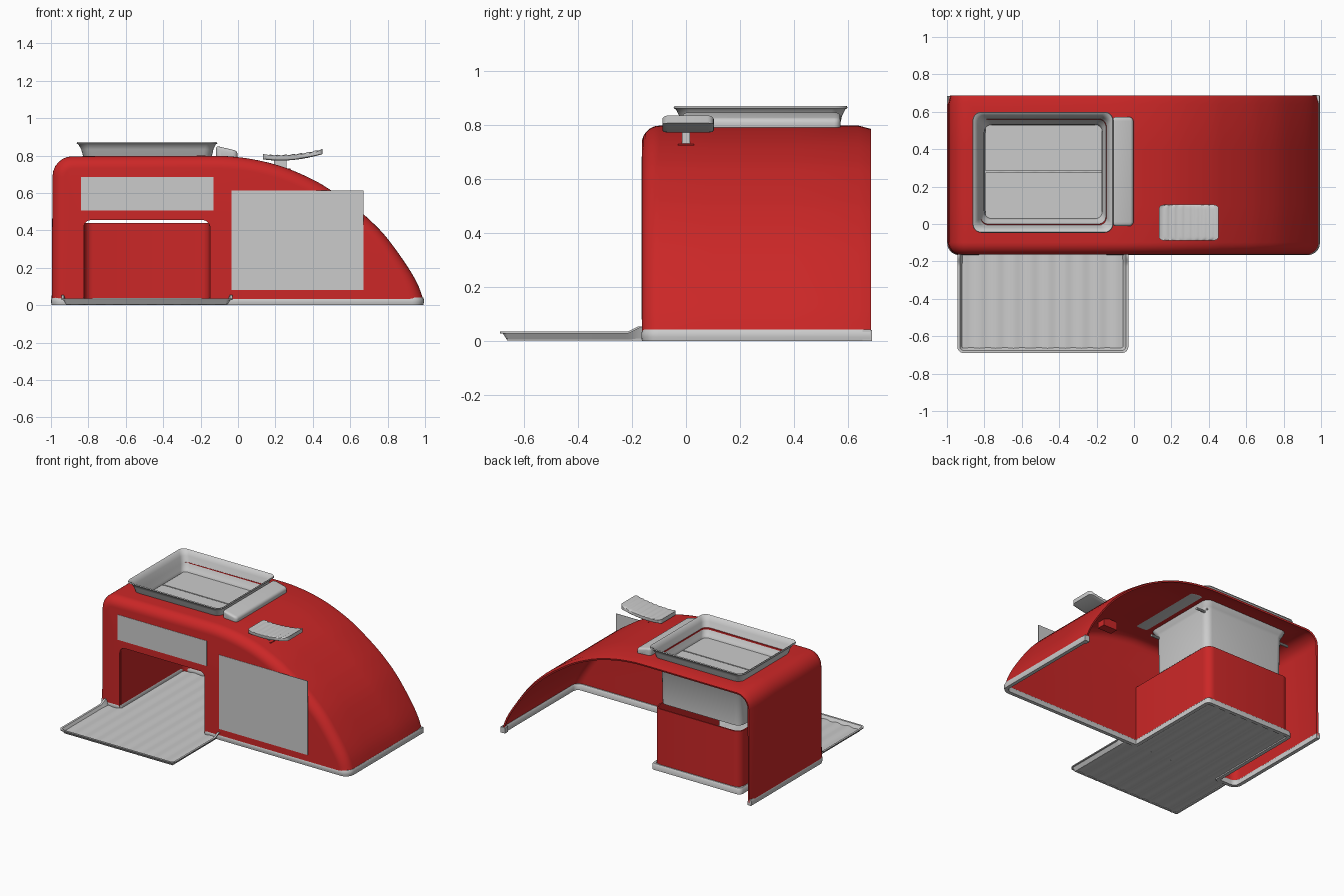
import bpy, bmesh, math
from mathutils import Vector

if "Cube" in bpy.data.objects:
    bpy.data.objects.remove(bpy.data.objects["Cube"])

red = bpy.data.materials.new("red_paint")
red.diffuse_color = (0.6, 0.02, 0.02, 1)
red.use_nodes = True
red.node_tree.nodes["Principled BSDF"].inputs["Base Color"].default_value = red.diffuse_color


def fillet(pts, r, n=6, closed=False):
    """Round the corners of a 2D polyline."""
    pts = [Vector(p) for p in pts]
    out = []
    for i, p in enumerate(pts):
        if not closed and i in (0, len(pts) - 1):
            out.append(p)
            continue
        a = p + (pts[i - 1] - p).normalized() * r
        b = p + (pts[(i + 1) % len(pts)] - p).normalized() * r
        c = a + b - p
        for k in range(n + 1):
            t = k / n * math.pi / 2
            out.append(c + (b - c) * math.sin(t) + (a - c) * math.cos(t))
    return out


def offset(path, d):
    """Shift an open 2D polyline to its right by d."""
    out = []
    for i, p in enumerate(path):
        e1 = (path[i] - path[i - 1]).normalized() if i else None
        e2 = (path[i + 1] - path[i]).normalized() if i < len(path) - 1 else None
        e1, e2 = e1 or e2, e2 or e1
        n1, n2 = Vector((e1.y, -e1.x)), Vector((e2.y, -e2.x))
        out.append(p + (n1 + n2) * d / (1 + n1.dot(n2)))
    return out


def rect(x0, x1, y0, y1, r, z):
    ring = fillet([(x0, y0), (x1, y0), (x1, y1), (x0, y1)], r, 5, True)
    return [(p.x, p.y, z) for p in ring]


def loft(name, rings, closed=True, caps="", wrap=False, thick=0, mat=None, cutters=(), angle=35):
    """Skin rings of equal length; caps: s = start, e = end."""
    bm = bmesh.new()
    vr = [[bm.verts.new(p) for p in ring] for ring in rings]
    m = len(vr[0])
    for k in range(len(vr) if wrap else len(vr) - 1):
        a, b = vr[k], vr[(k + 1) % len(vr)]
        for i in range(m if closed else m - 1):
            j = (i + 1) % m
            bm.faces.new((a[i], a[j], b[j], b[i]))
    if "s" in caps:
        bm.faces.new(vr[0])
    if "e" in caps:
        bm.faces.new(vr[-1])
    if wrap and not closed:
        for i in (0, -1):
            bm.faces.new([r[i] for r in vr])
    bmesh.ops.recalc_face_normals(bm, faces=bm.faces)
    me = bpy.data.meshes.new(name)
    bm.to_mesh(me)
    bm.free()
    ob = bpy.data.objects.new(name, me)
    bpy.context.collection.objects.link(ob)
    if mat:
        me.materials.append(mat)
    if thick:
        s = ob.modifiers.new("thickness", "SOLIDIFY")
        s.thickness, s.offset = thick, 0
    for c in cutters:
        b = ob.modifiers.new("cut", "BOOLEAN")
        b.object, b.operation, b.solver = c, "DIFFERENCE", "EXACT"
    if ob.modifiers:
        dg = bpy.context.evaluated_depsgraph_get()
        ob.data = bpy.data.meshes.new_from_object(ob.evaluated_get(dg))
        ob.modifiers.clear()
    bpy.ops.object.select_all(action="DESELECT")
    ob.select_set(True)
    bpy.context.view_layer.objects.active = ob
    bpy.ops.object.shade_smooth_by_angle(angle=math.radians(angle))
    return ob


def box(name, x0, x1, y0, y1, z0, z1, mat=None):
    return loft(name, [[(x, y, z) for x, y in ((x0, y0), (x1, y0), (x1, y1), (x0, y1))]
                       for z in (z0, z1)], caps="se", mat=mat)


def pad(name, prof, y0, y1, r):
    """Extrude an xz profile along y with softened ends."""
    cx = sum(p[0] for p in prof) / len(prof)
    cz = sum(p[1] for p in prof) / len(prof)
    hx = max(p[0] for p in prof) - cx
    ts = [0, .25, .5, .75, 1]
    ends = [(r * (1 - math.cos(t * 1.5)), r * (1 - math.sin(t * math.pi / 2))) for t in ts]
    st = [(y0 + a, i) for a, i in ends] + [(y1 - a, i) for a, i in reversed(ends)]
    return loft(name, [[(cx + (x - cx) * (1 - i / hx), y, cz + (z - cz) * (1 - i / r * .35))
                        for x, z in prof] for y, i in st], caps="se")


# body shell: side-to-side profile with rounded front edge, open back and bottom
left = fillet([(-.99, .02), (-.985, .79), (-.05, .79)], .1)[:-1]
key = [Vector(p) for p in ((-.4, .793), (-.2, .793), (-.05, .79), (.1, .77), (.25, .73), (.4, .665),
       (.5, .605), (.6, .535), (.68, .47), (.78, .37), (.88, .235), (.95, .12), (.988, .02), (1.02, -.08))]
arc = []
for i in range(1, len(key) - 2):
    a, b, c, d = key[i - 1:i + 3]
    for t in (0, .25, .5, .75):
        arc.append(.5 * (2 * b + (c - a) * t + (2 * a - 5 * b + 4 * c - d) * t * t
                         + (3 * b - a - 3 * c + d) * t ** 3))
profile = left + arc + [key[-2]]
R = .06
steps = [(-.158 + R * (1 - math.sin(t)), R * (1 - math.cos(t)))
         for t in [math.pi / 2 * k / 7 for k in range(7, -1, -1)]]
steps += [(.1, 0), (.4, 0), (.64, 0), (.685, .012)]
rings = [[(p.x, y, max(p.y, .02)) for p in offset(profile, d)] for y, d in steps]
arch = fillet([(-.825, -.1), (-.825, .455), (-.15, .455), (-.15, -.1)], .04)
door_cut = loft("doorway_cutter", [[(p.x, y, p.y) for p in arch] for y in (-.3, .02)], caps="se")
roof_cut = loft("roof_cutter", [rect(-.82, -.15, 0, .56, .04, z) for z in (.65, 1)], caps="se")
loft("body_shell", rings, closed=False, caps="s", thick=.012, mat=red, cutters=(door_cut, roof_cut))
for c in (door_cut, roof_cut):
    c.hide_render = True
    c.hide_set(True)

# recessed alcove walls behind the doorway
wall = fillet([(-.825, -.155), (-.825, .57), (-.15, .57), (-.15, -.155)], .05)
loft("alcove_walls", [[(p.x, p.y, z) for p in wall] for z in (.01, .44)], closed=False, thick=.01, mat=red)

# base trim following the shell and the alcove
path = [Vector((-.99, .685))] + fillet([(-.99, .685), (-.99, -.157), (-.84, -.157)], .055)[1:-1]
path += fillet([(-.84, -.157), (-.825, -.157), (-.825, .57), (-.15, .57), (-.15, -.157), (0, -.157)], .012)[1:-1]
path += fillet([(0, -.157), (.985, -.157), (.985, .685)], .055)[1:]
sect = [(.006, 0), (.009, .015), (.009, .03), (.003, .042), (-.012, .042), (-.02, .03), (-.02, 0)]
loft("base_trim", [[(p.x, p.y, z) for p in offset(path, d)] for d, z in sect], closed=False, wrap=True)
box("trim_end", .955, .992, .655, .69, 0, .04)

# front tray: rippled floor and a raised rim that climbs toward the body
rim = fillet([(-.945, -.16), (-.945, -.2), (-.945, -.69), (-.03, -.69), (-.03, -.2), (-.03, -.16)], .035)
lift = lambda y: .02 * min(1, max(0, (y + .215) / .04))
loft("tray_rim", [[(p.x, p.y, z + lift(p.y) * k) for p in offset(rim, d)]
     for d, z, k in ((0, .031, 1), (-.012, .031, 1), (-.028, .006, .2), (-.04, .006, 0))],
     closed=False, thick=.007)


def floor(name, x0, x1, y0, y1):
    xs = [x0 + (x1 - x0) * k / 72 for k in range(73)]
    loft(name, [[(x, y, .009 + .003 * math.sin((x + .94) * 69)) for x in xs] for y in (y0, y1)],
         closed=False, thick=.007, angle=60)


floor("tray_floor", -.92, -.055, -.665, -.155)
floor("alcove_floor", -.825, -.15, -.155, .57)

# hopper: flared rim tapering into a chute
hop = [(-.862, -.112, -.045, .598, .868), (-.85, -.122, -.035, .588, .862), (-.835, -.135, -.02, .575, .835),
       (-.822, -.145, -.008, .564, .79), (-.81, -.16, .015, .545, .755), (-.805, -.165, .025, .535, .74),
       (-.8, -.17, .03, .53, .46)]
loft("hopper", [rect(*h[:4], .045, h[4]) for h in hop], thick=.008)

# hopper floor: two flaps on hinge rods
for i, (a, b, y) in enumerate(((.03, .276, .055), (.284, .53, .51))):
    box(f"hopper_flap_{i}", -.795, -.172, a, b, .732, .742)
    rod = [[(x, y + .009 * math.cos(k * math.pi / 5), .722 + .009 * math.sin(k * math.pi / 5))
            for k in range(10)] for x in (-.87, -.1)]
    loft(f"hinge_rod_{i}", rod, caps="se")

# bar beside the hopper
bar = fillet([(-.118, .785), (-.118, .852), (-.003, .825), (-.003, .78)], .016, 4, True)
pad("side_bar", [tuple(p) for p in bar], -.012, .573, .025)

# ribbed lever with stem and inner socket
xs = [.133 + .32 * k / 32 for k in range(33)]
curve = lambda x: .802 + .5 * max(0, x - .2) ** 2 + .9 * min(0, x - .2) ** 2
top = [(x, curve(x) + .0025 * math.cos((x - .133) * 157)) for x in xs]
under = [(x, curve(x) - .026 - .004 * math.sin((x - .133) / .32 * math.pi)) for x in reversed(xs)]
pad("lever_pad", top + under, -.088, .103, .025)
box("lever_stem", .192, .258, -.014, .014, .7, .785)
box("lever_socket", .17, .28, -.03, .03, .67, .73, red)

# flat front panels
box("upper_front_panel", -.84, -.132, -.167, -.165, .505, .685)
box("large_front_panel", -.035, .67, -.167, -.165, .08, .612)
